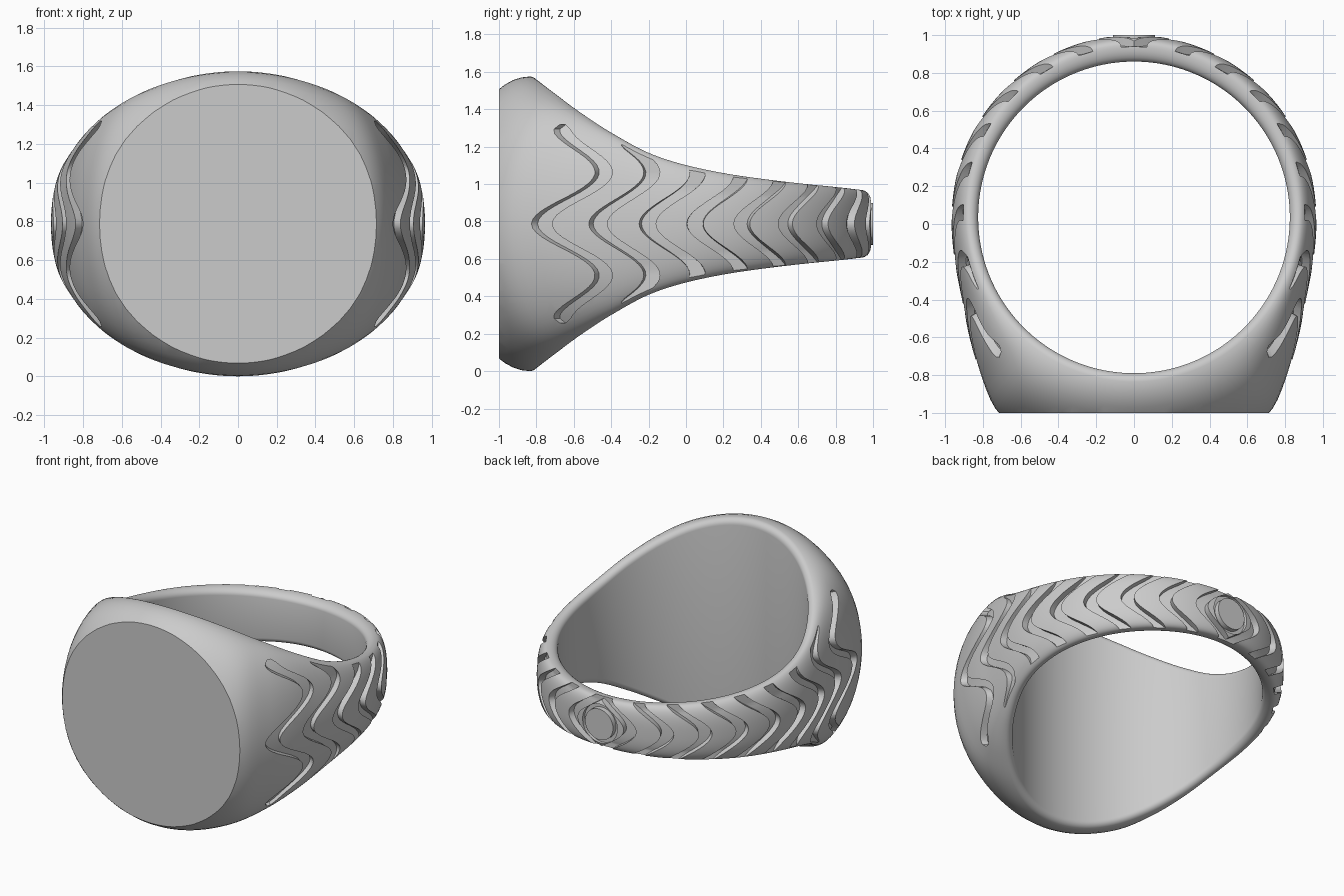
import bpy, bmesh
from math import sin, cos, pi, radians
from mathutils import Matrix

if "Cube" in bpy.data.objects:
    bpy.data.objects.remove(bpy.data.objects["Cube"], do_unlink=True)

MID_Z, MID_Y, HOLE = 0.7875, 0.035, 0.825

# Keys by angle in degrees: 0 is the front plate, 180 the back of the band
CROWN = [(0, 1.28), (26, 1.28), (35, 1.257), (44, 1.165), (54, 1.077),
         (64, 1.011), (76, 0.977), (90, 0.966), (110, 0.965), (180, 0.965)]
HEIGHT = [(0, 0.7875), (15, 0.765), (30, 0.7), (45, 0.6), (60, 0.485),
          (75, 0.375), (90, 0.305), (110, 0.25), (140, 0.205), (180, 0.18)]
RIM = [(0, 0.87), (90, 0.87), (180, 0.9)]
ROUND = [(0, 2), (90, 2), (180, 2.8)]


def ease(keys, angle):
    """Smooth interpolation through the keys, mirrored left to right."""
    a = abs((angle + 180) % 360 - 180)
    last = len(keys) - 1

    def slope(i):
        if i in (0, last):
            return 0
        (x0, y0), (x1, y1) = keys[i - 1], keys[i + 1]
        return (y1 - y0) / (x1 - x0)

    i = max(k for k in range(last) if keys[k][0] <= a)
    (x0, y0), (x1, y1) = keys[i], keys[i + 1]
    d = x1 - x0
    t = (a - x0) / d
    blend = t * t * (3 - 2 * t)
    return (y0 + (y1 - y0) * blend + d * slope(i) * t * (1 - t) ** 2
            - d * slope(i + 1) * t * t * (1 - t))


def place(angle, r, z):
    a = radians(angle)
    return (r * sin(a), MID_Y - r * cos(a), MID_Z + z)


def surface(angle, z):
    """Outer radius of the band at an angle and height."""
    rim, p = ease(RIM, angle), ease(ROUND, angle)
    t = min(1, abs(z) / ease(HEIGHT, angle))
    return rim + (ease(CROWN, angle) - rim) * (1 - t ** p) ** (1 / p)


def section(angle, steps=28, corner=6):
    """Closed band section: crowned outside, rounded rims, straight bore."""
    h, rim, p = ease(HEIGHT, angle), ease(RIM, angle), ease(ROUND, angle)
    crown = ease(CROWN, angle)
    pts = []
    for i in range(steps + 1):
        a = pi * (i / steps - 0.5)
        s, c = abs(sin(a)) ** (2 / p), max(0, cos(a)) ** (2 / p)
        pts.append((rim + (crown - rim) * c, h * s * (1 if a > 0 else -1)))
    edge = []
    for i in range(1, corner + 1):
        a = pi / 2 * i / corner
        edge.append((rim - (rim - HOLE) * sin(a), h - 0.045 * (1 - cos(a))))
    return pts + edge + [(r, -z) for r, z in reversed(edge)]


def loft(bm, rings, closed):
    rows = [[bm.verts.new(p) for p in ring] for ring in rings]
    n = len(rows[0])
    for k in range(len(rows) if closed else len(rows) - 1):
        a, b = rows[k], rows[(k + 1) % len(rows)]
        for i in range(n):
            bm.faces.new((a[i], a[(i + 1) % n], b[(i + 1) % n], b[i]))
    if not closed:
        bm.faces.new(rows[0])
        bm.faces.new(rows[-1])


def make(name, bm):
    bmesh.ops.recalc_face_normals(bm, faces=bm.faces)
    mesh = bpy.data.meshes.new(name)
    bm.to_mesh(mesh)
    bm.free()
    obj = bpy.data.objects.new(name, mesh)
    bpy.context.collection.objects.link(obj)
    return obj


def disc(name, radius, y0, y1):
    """Cylinder lying along y at the back of the band."""
    bm = bmesh.new()
    m = Matrix.Translation((0, (y0 + y1) / 2, MID_Z)) @ Matrix.Rotation(pi / 2, 4, 'X')
    bmesh.ops.create_cone(bm, cap_ends=True, segments=64, radius1=radius,
                          radius2=radius, depth=y1 - y0, matrix=m)
    return make(name, bm)


def combine(obj, tool, operation):
    mod = obj.modifiers.new(tool.name, 'BOOLEAN')
    mod.operation, mod.object, mod.solver = operation, tool, 'EXACT'
    bpy.context.view_layer.objects.active = obj
    bpy.ops.object.modifier_apply(modifier=mod.name)
    tool.hide_render = True
    bpy.data.objects.remove(tool, do_unlink=True)


# Band, sliced flat at the front to form the round plate
bm = bmesh.new()
SEGMENTS = 160
angles = [360 * k / SEGMENTS for k in range(SEGMENTS)]
loft(bm, [[place(a, r, z) for r, z in section(a)] for a in angles], True)
cut = bmesh.ops.bisect_plane(bm, geom=bm.verts[:] + bm.edges[:] + bm.faces[:],
                             plane_co=(0, -1, 0), plane_no=(0, -1, 0),
                             clear_outer=True)
rim_edges = [e for e in cut["geom_cut"] if isinstance(e, bmesh.types.BMEdge)]
bmesh.ops.contextual_create(bm, geom=rim_edges)
ring = make("signet_ring", bm)


def groove(bm, apex, side, reach, steps=44, half=2.6):
    """Wavy channel that sweeps backward from its apex at mid height."""
    rings = []
    for i in range(steps + 1):
        z = reach * (2 * i / steps - 1)
        mid = apex + 16 * (1 - cos(pi * z / 0.27)) / 2
        tip = max(0, 1 - (reach - abs(z)) / 0.05)
        w = half * max(0.3, (1 - tip * tip) ** 0.5)
        lo, hi = mid - w, mid + w
        floor = [max(surface(a, z) - 0.045, 0.905) for a in (lo, hi)]
        top = ease(CROWN, mid) + 0.12
        corners = ((lo, floor[0]), (hi, floor[1]), (hi, top), (lo, top))
        rings.append([place(side * a, r, z) for a, r in corners])
    loft(bm, rings, False)


# Chevron grooves along both shoulders
for side, name in ((1, "left_grooves"), (-1, "right_grooves")):
    bm = bmesh.new()
    for k in range(9):
        apex = 45.5 + 15.1 * k
        reach = 0.53 if k == 0 else ease(HEIGHT, apex + 14) + 0.06
        groove(bm, apex, side, reach)
    combine(ring, make(name, bm), 'DIFFERENCE')

# Round medallion in a shallow pocket at the back
combine(ring, disc("pocket", 0.14, 0.965, 1.1), 'DIFFERENCE')
combine(ring, disc("medallion", 0.112, 0.92, 1.0), 'UNION')

bpy.ops.object.select_all(action='DESELECT')
ring.select_set(True)
bpy.context.view_layer.objects.active = ring
bpy.ops.object.shade_smooth_by_angle(angle=radians(32))
